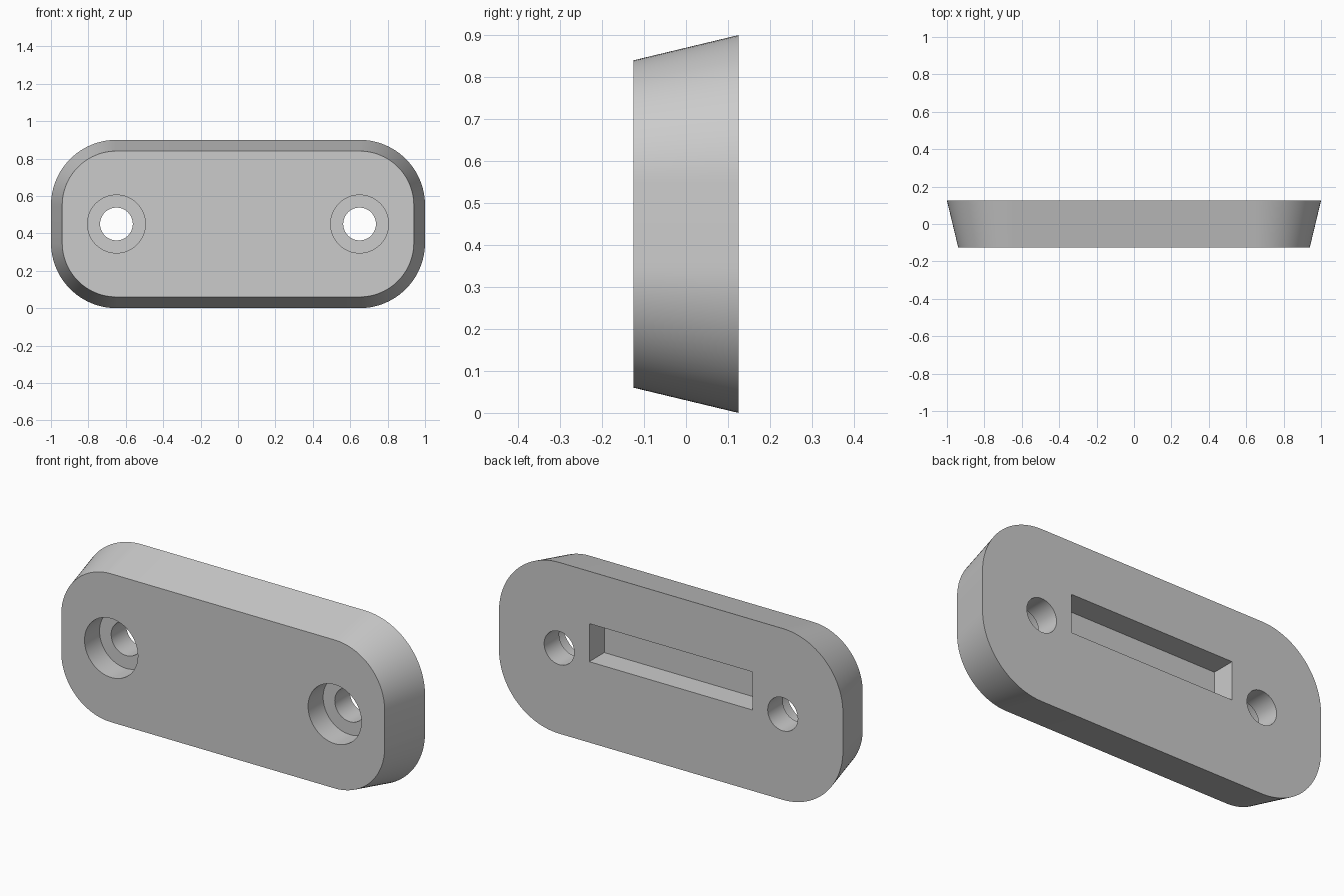
import bpy, bmesh
from math import pi, sin, cos, radians

if "Cube" in bpy.data.objects:
    bpy.data.objects.remove(bpy.data.objects["Cube"])

MID_Z = 0.45


def outline(bm, y, inset):
    """Ring of vertices for a rounded rectangle lying in the XZ plane."""
    r, n, verts = 0.35 - inset, 24, []
    for k, (sx, sz) in enumerate([(1, 1), (-1, 1), (-1, -1), (1, -1)]):
        for i in range(n + 1):
            a = (k + i / n) * pi / 2
            verts.append(bm.verts.new((sx * 0.65 + r * cos(a), y,
                                       MID_Z + sz * 0.10 + r * sin(a))))
    return verts


def cut(target, cutter):
    mod = target.modifiers.new("cut", 'BOOLEAN')
    mod.operation = 'DIFFERENCE'
    mod.solver = 'EXACT'
    mod.object = cutter
    bpy.context.view_layer.objects.active = target
    bpy.ops.object.modifier_apply(modifier=mod.name)
    bpy.data.objects.remove(cutter, do_unlink=True)


def cylinder_y(x, r, y0, y1):
    bpy.ops.mesh.primitive_cylinder_add(
        vertices=64, radius=r, depth=y1 - y0,
        location=(x, (y0 + y1) / 2, MID_Z), rotation=(pi / 2, 0, 0))
    return bpy.context.object


# Tapered plate: small face at the front, large face at the back
bm = bmesh.new()
front = outline(bm, -0.125, 0.06)
back = outline(bm, 0.125, 0.0)
bm.faces.new(front)
bm.faces.new(back[::-1])
for i in range(len(front)):
    j = (i + 1) % len(front)
    bm.faces.new((front[i], back[i], back[j], front[j]))
bmesh.ops.recalc_face_normals(bm, faces=bm.faces)
mesh = bpy.data.meshes.new("mounting_plate")
bm.to_mesh(mesh)
bm.free()
plate = bpy.data.objects.new("mounting_plate", mesh)
bpy.context.collection.objects.link(plate)

# Counterbored screw holes
for x in (-0.65, 0.65):
    cut(plate, cylinder_y(x, 0.155, -0.3, 0.0))
    cut(plate, cylinder_y(x, 0.0875, -0.3, 0.3))

# Rectangular pocket in the back face
bpy.ops.mesh.primitive_cube_add(size=1, location=(0, 0.1, 0.525))
pocket = bpy.context.object
pocket.scale = (0.95, 0.2, 0.2)
cut(plate, pocket)

# Smooth rounded walls, sharp rims
bpy.ops.object.select_all(action='DESELECT')
plate.select_set(True)
bpy.context.view_layer.objects.active = plate
bpy.ops.object.shade_smooth_by_angle(angle=radians(30))
